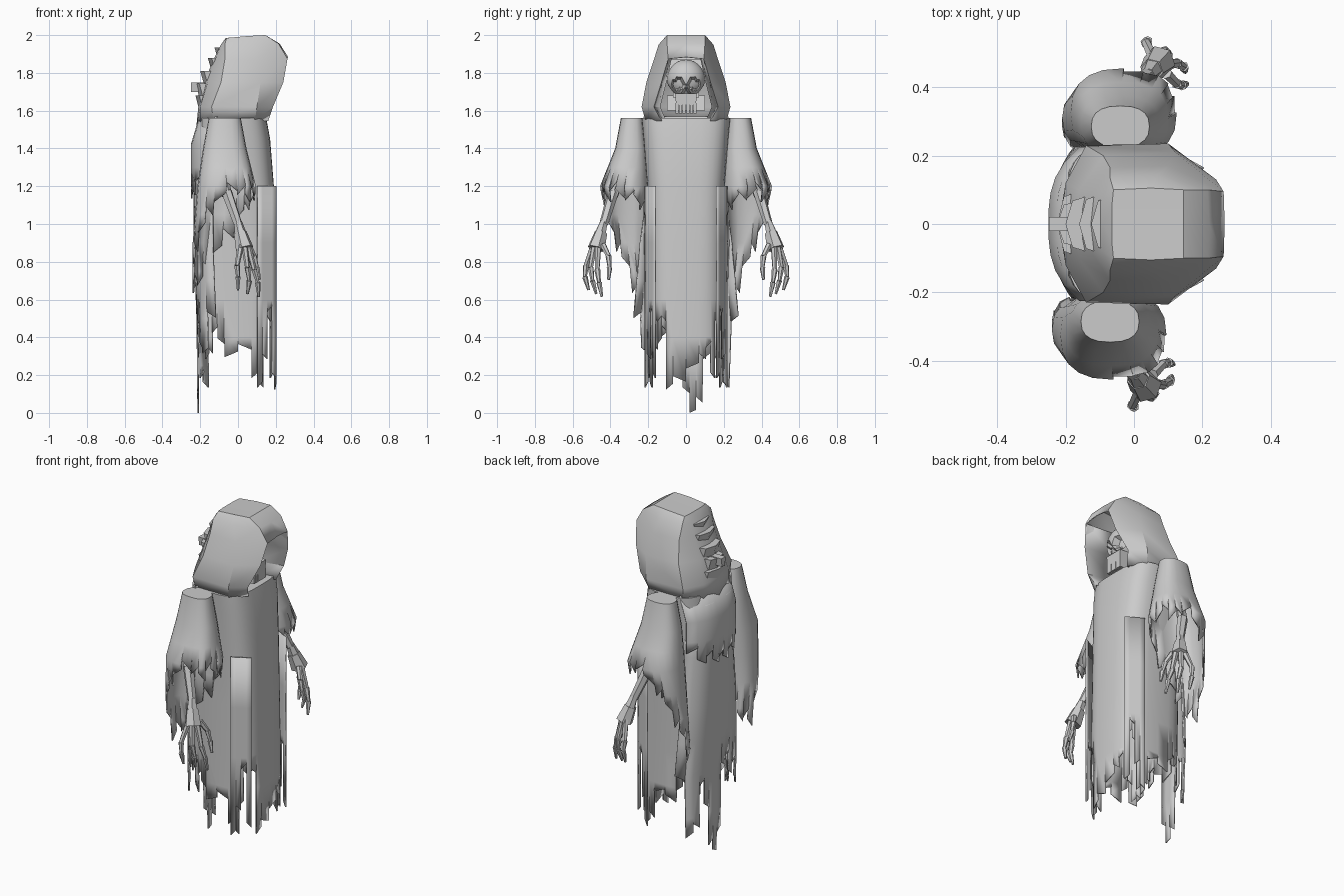
import bpy, bmesh, math
from mathutils import Vector

if "Cube" in bpy.data.objects:
    bpy.data.objects.remove(bpy.data.objects["Cube"])

grey = bpy.data.materials.new("pale_grey")
grey.diffuse_color = (0.6, 0.6, 0.6, 1)
grey.use_nodes = True
grey.node_tree.nodes["Principled BSDF"].inputs["Base Color"].default_value = grey.diffuse_color


def finish(name, bm, thick=0, angle=35, merge=True):
    if merge:
        bmesh.ops.remove_doubles(bm, verts=bm.verts, dist=0.0004)
    bmesh.ops.recalc_face_normals(bm, faces=bm.faces)
    me = bpy.data.meshes.new(name)
    bm.to_mesh(me)
    bm.free()
    ob = bpy.data.objects.new(name, me)
    bpy.context.collection.objects.link(ob)
    me.materials.append(grey)
    if thick:
        mod = ob.modifiers.new("cloth_thickness", 'SOLIDIFY')
        mod.thickness = thick
        mod.offset = -1
    bpy.ops.object.select_all(action='DESELECT')
    ob.select_set(True)
    bpy.context.view_layer.objects.active = ob
    bpy.ops.object.shade_smooth_by_angle(angle=math.radians(angle))
    return ob


def lerp_rows(rows, z):
    """Interpolate rows (z, values...) that are sorted from high z to low z."""
    for a, b in zip(rows, rows[1:]):
        if z >= b[0]:
            t = min(1, max(0, (a[0] - z) / (a[0] - b[0])))
            return [p + (q - p) * t for p, q in zip(a[1:], b[1:])]
    return rows[-1][1:]


def rag_cloth(name, surf, levels, hems, slant=0.03, cap=False):
    """Vertical cloth strips over surf(u, z), each ending at its own ragged hem."""
    bm = bmesh.new()
    n = len(hems)
    for i, h in enumerate(hems):
        u0, u1 = i / n, (i + 1) / n
        d = slant if i % 2 else -slant
        h0, h1 = max(0, h + d / 2), max(0, h - d / 2)
        zs = [z for z in levels if z > max(h0, h1) + 0.02]
        pairs = [(z, z) for z in zs] + [(h0, h1)]
        for (a0, a1), (b0, b1) in zip(pairs, pairs[1:]):
            bm.faces.new([bm.verts.new(surf(*p)) for p in
                          ((u0, a0), (u1, a1), (u1, b1), (u0, b0))])
    if cap:
        bm.faces.new([bm.verts.new(surf(i / n, levels[0])) for i in range(n)])
    return finish(name, bm, 0.008)


def spow(v, p):
    return math.copysign(abs(v) ** p, v)


# Robe body: rounded box section, ragged at the bottom
BODY = [(1.56, .15, -.20, .235), (1.45, .17, -.215, .225), (1.2, .19, -.22, .205),
        (.6, .205, -.21, .20), (0, .205, -.2, .2)]


def body_surf(u, z):
    xf, xb, hy = lerp_rows(BODY, z)
    a = 2 * math.pi * u
    return ((xf + xb) / 2 + (xf - xb) / 2 * spow(math.cos(a), .6),
            hy * spow(math.sin(a), .6), z)


rag_cloth("robe_body", body_surf, [1.56, 1.45, 1.2, .9, .6, .4],
          [.25, .30, .36, .20, .50, .45, .15, .20, .36, .33, .40, .44, .40, .30, .36, .5, .45, .4,
           .45, .5, .45, .38, .35, .33, .44, .38, .31, .35, .20, .15, .32, .5, .5, .5, .14, .18],
          cap=True)

# Long torn train at the back, flaring towards the ground
TRAIN = [(1.5, .2, -.225), (1.2, .205, -.235), (.9, .245, -.235), (.5, .28, -.22), (0, .26, -.215)]


def train_surf(u, z):
    hy, xb = lerp_rows(TRAIN, z)
    v = 2 * u - 1
    return (xb + .10 * v ** 4, hy * v, z)


rag_cloth("torn_train", train_surf, [1.5, 1.2, .9, .7, .5, .25],
          [.52, .33, .36, .48, .42, .55, .50, .12, 0, .07, .30, .45, .20, .15, .5])

# Short shoulder cape over the upper back
rag_cloth("shoulder_cape",
          lambda u, z: (-.25 + .09 * abs(2 * u - 1) ** 3 + max(0, z - 1.42) * .3,
                        (2 * u - 1) * .225, z),
          [1.57, 1.42, 1.3], [1.2, 1.24, 1.17, 1.2, 1.15, 1.19, 1.16, 1.22, 1.18, 1.25])

# Torn front flaps beside the front panel
for s in (-1, 1):
    rag_cloth("front_flap", lambda u, z, s=s: (.205 - .1 * u, s * (.165 + .055 * u), z),
              [1.2, .9, .6], [.2, .55, .3, .15])

# Sleeves: tubes that open at the front and drape down behind the arm
SLEEVE = [(1.56, -.07, .285, .085, .06), (1.4, -.07, .29, .115, .085), (1.2, -.06, .325, .155, .13),
          (.9, -.085, .31, .155, .1), (.6, -.10, .28, .14, .09)]


def sleeve_surf(s, shift):
    def f(u, z):
        cx, cy, rx, ry = lerp_rows(SLEEVE, z)
        a = 2 * math.pi * u
        return (cx + shift + rx * spow(math.cos(a), .8), s * (cy + ry * spow(math.sin(a), .8)), z)
    return f


for s, shift in ((-1, 0), (1, .03)):
    rag_cloth("sleeve", sleeve_surf(s, shift), [1.56, 1.4, 1.3, 1.2, 1.05, .9, .75],
              [1.16, 1.2, 1.14, 1.18, 1.2, 1.14, 1.07, .98, .88, .80, .66, .72,
               .7, .78, .86, .95, 1.05, 1.1, 1.13, 1.15], slant=.05, cap=True)

# Hood: half section rows from the face rim round to the back centre
HOOD = [
    [(.145, 0, 2.0), (.145, .10, 2.0), (.05, .105, 1.995), (-.06, .10, 1.985), (-.065, .05, 1.985), (-.065, 0, 1.985)],
    [(.22, 0, 1.955), (.215, .10, 1.955), (.07, .145, 1.95), (-.07, .135, 1.95), (-.09, .08, 1.95), (-.09, 0, 1.95)],
    [(.265, 0, 1.885), (.262, .095, 1.875), (.1, .17, 1.87), (-.07, .165, 1.87), (-.12, .09, 1.87), (-.13, 0, 1.87)],
    [None, (.24, .13, 1.75), (.12, .21, 1.75), (-.09, .20, 1.75), (-.16, .10, 1.75), (-.18, 0, 1.75)],
    [None, (.185, .17, 1.62), (.1, .235, 1.62), (-.14, .23, 1.62), (-.2, .12, 1.62), (-.21, 0, 1.62)],
    [None, (.16, .13, 1.545), (.09, .215, 1.55), (-.13, .215, 1.55), (-.2, .12, 1.54), (-.22, 0, 1.52)],
]
bm = bmesh.new()
for s in (-1, 1):
    for ra, rb in zip(HOOD, HOOD[1:]):
        for j in range(5):
            q = [ra[j], ra[j + 1], rb[j + 1], rb[j]]
            if None not in q:
                bm.faces.new([bm.verts.new((x, s * y, z)) for x, y, z in q])
    bm.faces.new([bm.verts.new((x, s * y, z)) for x, y, z in HOOD[0]])
    # inner cavity wall running from the rim back behind the face
    rim = [r[1] for r in HOOD[2:]]
    for a, b in zip(rim, rim[1:]):
        ia, ib = (.03, a[1] * .8, a[2]), (.03, b[1] * .8, b[2])
        bm.faces.new([bm.verts.new((x, s * y, z)) for x, y, z in (a, b, ib, ia)])
finish("hood", bm, 0.006, 30)


def box(bm, lo, hi, taper=0):
    """Box from lo to hi, narrowed in y at the bottom by taper."""
    r = bmesh.ops.create_cube(bm, size=1)
    for v in r["verts"]:
        low = v.co.z < 0
        v.co = Vector([lo[k] + (v.co[k] + .5) * (hi[k] - lo[k]) for k in range(3)])
        if low:
            v.co.y *= 1 - taper


# Gathered folds down the back of the hood
bm = bmesh.new()
for x, z0, z1, hy in ((-.125, 1.87, 1.935, .085), (-.16, 1.81, 1.88, .09), (-.20, 1.74, 1.81, .085),
                      (-.225, 1.67, 1.745, .07), (-.225, 1.6, 1.68, .1)):
    ring = [(x + .075, -hy), (x + .02, -hy * .8), (x, 0), (x + .02, hy * .8), (x + .075, hy)]
    top = [bm.verts.new((px, py, z1)) for px, py in ring]
    bot = [bm.verts.new((px + .02, py, z0)) for px, py in ring]
    for j in range(5):
        k = (j + 1) % 5
        bm.faces.new((top[j], top[k], bot[k], bot[j]))
    bm.faces.new(top)
    bm.faces.new(bot[::-1])
bm.verts.ensure_lookup_table()
ridge = bm.verts[2]
finish("hood_folds", bm, 0, 30, merge=False)
# Pointed knot at the tail of the folds
bm = bmesh.new()
box(bm, (-.248, -.02, 1.70), (-.17, .02, 1.75), .3)
finish("hood_knot", bm)

# Skull: cranium with pressed eye sockets and nose, upper jaw and teeth
bm = bmesh.new()
bmesh.ops.create_icosphere(bm, subdivisions=4, radius=1)
for v in bm.verts:
    v.co = Vector((.07 + v.co.x * .09, v.co.y * .1, 1.765 + v.co.z * .105))
    if v.co.z < 1.74:
        v.co.y *= 1 - (1.74 - v.co.z) * 3
    if v.co.x > .07:
        for cy, cz, r, d in ((-.042, 1.74, .03, .035), (.042, 1.74, .03, .035), (0, 1.695, .016, .025)):
            if math.hypot(v.co.y - cy, v.co.z - cz) < r:
                v.co.x -= d
finish("skull", bm, 0, 40)
bm = bmesh.new()
box(bm, (.05, -.058, 1.63), (.145, .058, 1.69), .1)
for i in range(6):
    y = -.0475 + i * .019
    box(bm, (.08, y - .008, 1.585), (.145, y + .008, 1.64), 0)
finish("jaw_and_teeth", bm, merge=False)


def bone(bm, a, b, r0, r1):
    a, b = Vector(a), Vector(b)
    r = bmesh.ops.create_cone(bm, segments=6, radius1=r0, radius2=r1,
                              depth=(b - a).length, cap_ends=True)
    rot = (b - a).to_track_quat('Z', 'Y')
    for v in r["verts"]:
        v.co = rot @ v.co + (a + b) / 2


# Skeletal arms and jointed fingers
FINGERS = [[(.015, .49, .89), (-.005, .53, .78), (0, .535, .72), (0, .515, .65)],
           [(.035, .485, .88), (.05, .505, .77), (.06, .495, .70), (.05, .475, .63)],
           [(.055, .465, .88), (.085, .47, .76), (.105, .46, .69), (.11, .445, .615)],
           [(.055, .44, .89), (.085, .41, .83), (.1, .405, .77), (.115, .41, .705)]]
for s, shift in ((-1, 0), (1, .04)):
    bm = bmesh.new()

    def P(p):
        return (p[0] + shift, s * p[1], p[2])
    bone(bm, P((-.09, .32, 1.35)), P((-.06, .385, 1.15)), .025, .028)
    bone(bm, P((-.06, .385, 1.17)), P((.0, .435, 1.0)), .03, .024)
    bone(bm, P((.0, .435, 1.01)), P((.015, .455, .945)), .022, .032)
    bone(bm, P((.012, .45, .955)), P((.035, .475, .87)), .035, .048)
    for f in FINGERS:
        for k in range(3):
            bone(bm, P(f[k]), P(f[k + 1]), .017 - .001 * k, .013 - .003 * k)
    finish("skeletal_arm", bm, 0, 40, merge=False)
